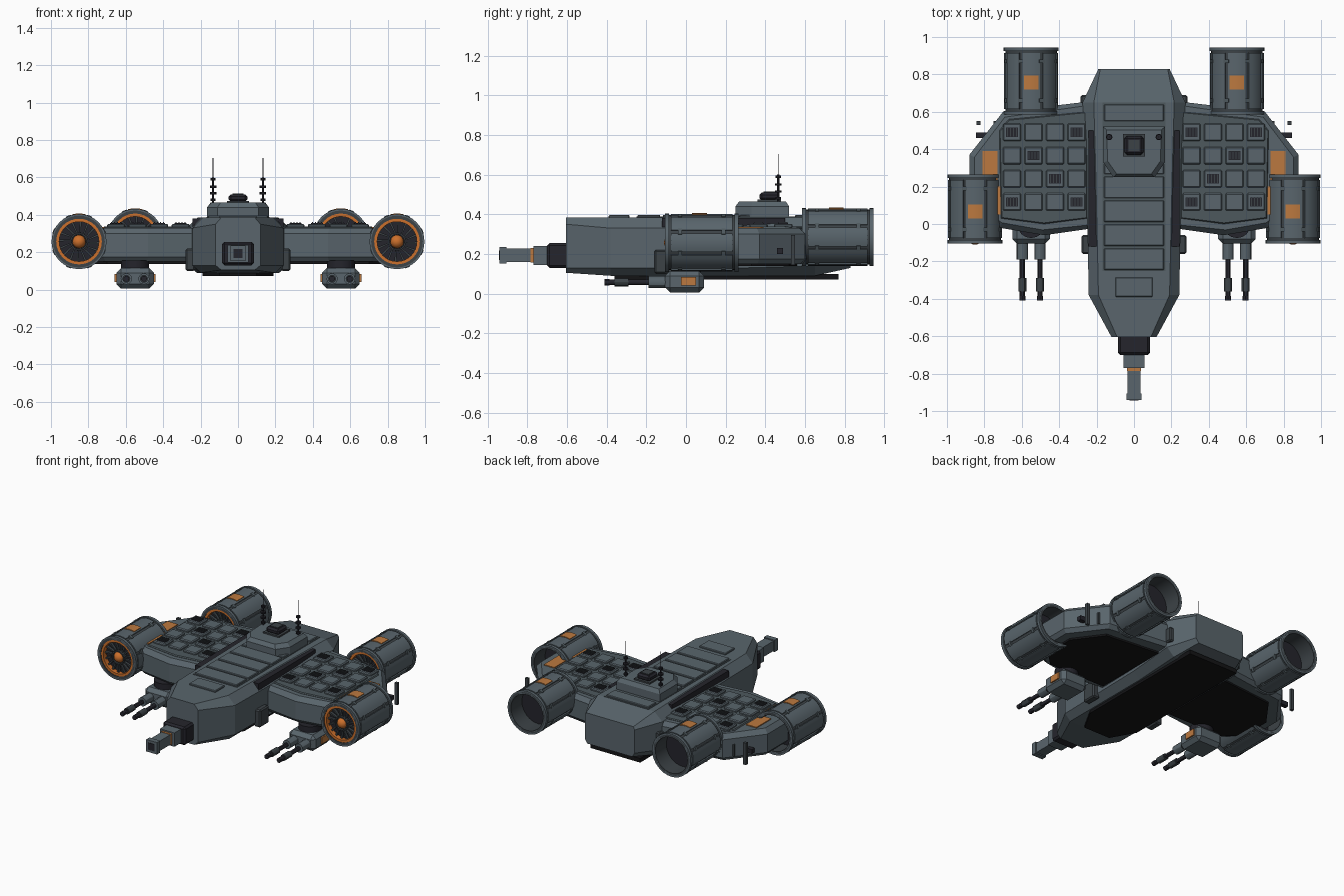
import bpy, bmesh
from math import sin, cos, pi, radians
from mathutils import Vector

cube = bpy.data.objects.get("Cube")
if cube:
    bpy.data.objects.remove(cube, do_unlink=True)


def material(name, rgb):
    m = bpy.data.materials.new(name)
    m.use_nodes = True
    m.diffuse_color = (*rgb, 1)
    m.node_tree.nodes["Principled BSDF"].inputs["Base Color"].default_value = (*rgb, 1)
    return m


HULL = material("hull_grey", (0.1, 0.13, 0.15))
DECK = material("deck_grey", (0.075, 0.098, 0.11))
TRIM = material("trim_grey", (0.045, 0.055, 0.062))
DARK = material("dark_metal", (0.018, 0.018, 0.025))
BLACK = material("belly_black", (0.007, 0.007, 0.008))
ORANGE = material("marking_orange", (0.5, 0.19, 0.05))
FAN = material("fan_orange", (0.6, 0.16, 0.025))


def finish(name, bm, mat, smooth=False):
    bmesh.ops.recalc_face_normals(bm, faces=bm.faces)
    me = bpy.data.meshes.new(name)
    bm.to_mesh(me)
    bm.free()
    me.materials.append(mat)
    ob = bpy.data.objects.new(name, me)
    bpy.context.collection.objects.link(ob)
    if smooth:
        bpy.ops.object.select_all(action="DESELECT")
        ob.select_set(True)
        bpy.context.view_layer.objects.active = ob
        bpy.ops.object.shade_smooth_by_angle(angle=radians(30))
    return ob


def skin(name, rings, mat, loop=False, smooth=False):
    """Join closed rings of points; cap the ends unless they loop."""
    bm = bmesh.new()
    vs = [[bm.verts.new(p) for p in ring] for ring in rings]
    n = len(vs[0])
    for i in range(len(vs) if loop else len(vs) - 1):
        a, b = vs[i], vs[(i + 1) % len(vs)]
        for j in range(n):
            k = (j + 1) % n
            bm.faces.new((a[j], a[k], b[k], b[j]))
    if not loop:
        bm.faces.new(vs[0])
        bm.faces.new(vs[-1])
    return finish(name, bm, mat, smooth)


def box(name, x, y, z, mat, bevel=0):
    bm = bmesh.new()
    bmesh.ops.create_cube(bm, size=1)
    for v in bm.verts:
        for i, (lo, hi) in enumerate((x, y, z)):
            v.co[i] = (lo + hi) / 2 + v.co[i] * abs(hi - lo)
    if bevel:
        bmesh.ops.bevel(bm, geom=bm.edges[:], offset=bevel, segments=1, affect="EDGES")
    return finish(name, bm, mat)


def prism(name, outline, z0, z1, mat, top=0, bottom=0):
    """Upright prism with optional chamfers on its top and bottom rims."""
    pts = [Vector(p) for p in outline]
    mid = sum(pts, Vector((0, 0))) / len(pts)

    def ring(z, inset):
        return [(*(p + (mid - p).normalized() * inset), z) for p in pts]
    rings = [ring(z0, bottom)]
    if bottom:
        rings.append(ring(z0 + bottom, 0))
    if top:
        rings.append(ring(z1 - top, 0))
    rings.append(ring(z1, top))
    return skin(name, rings, mat)


def lathe(name, profile, centre, mat, a0=0, a1=360, n=32, axis="Y"):
    """Turn a closed (radius, along) profile about an axis."""
    full = a1 - a0 == 360
    rings = []
    for i in range(n if full else n + 1):
        a = radians(a0 + (a1 - a0) * i / n)
        c = Vector(centre)
        if axis == "Y":
            rings.append([c + Vector((r * cos(a), t, r * sin(a))) for r, t in profile])
        else:
            rings.append([c + Vector((r * cos(a), r * sin(a), t)) for r, t in profile])
    return skin(name, rings, mat, loop=full, smooth=True)


def rect(r0, r1, t0, t1):
    return [(r0, t0), (r1, t0), (r1, t1), (r0, t1)]


def rod(name, r, t0, t1, centre, mat, axis="Y", n=12):
    a = [2 * pi * i / n for i in range(n)]
    c = Vector(centre)
    rings = [[c + (Vector((r * cos(q), t, r * sin(q))) if axis == "Y" else
                   Vector((r * cos(q), r * sin(q), t))) for q in a] for t in (t0, t1)]
    return skin(name, rings, mat, smooth=True)


# Fuselage: y, half widths at top, middle, bottom, then four heights
stations = [(-0.605, 0.09, 0.12, 0.09, 0.385, 0.35, 0.13, 0.105),
            (-0.38, 0.19, 0.242, 0.2, 0.385, 0.33, 0.13, 0.09),
            (0.3, 0.205, 0.255, 0.2, 0.385, 0.33, 0.13, 0.09),
            (0.65, 0.215, 0.275, 0.22, 0.385, 0.33, 0.14, 0.09),
            (0.83, 0.18, 0.19, 0.17, 0.34, 0.32, 0.16, 0.13)]
rings = []
for y, wt, wm, wb, zt, zs, zl, zb in stations:
    half = [(wt, zt), (wm, zs), (wm, zl), (wb, zb)]
    rings.append([(x, y, z) for x, z in half] + [(-x, y, z) for x, z in reversed(half)])
skin("fuselage", rings, HULL)
prism("belly_plate", [(-0.1, -0.36), (0.1, -0.36), (0.19, -0.2), (0.19, 0.77), (-0.19, 0.77), (-0.19, -0.2)],
      0.072, 0.1, BLACK)

# Spine panels and nose hatch
box("spine_base", (-0.168, 0.168), (-0.25, 0.65), (0.38, 0.388), DECK)
for i in range(5):
    y = -0.245 + i * 0.128
    box("spine_panel", (-0.16, 0.16), (y, y + 0.115), (0.38, 0.397), HULL, 0.004)
box("rear_spine_panel", (-0.16, 0.16), (0.55, 0.64), (0.38, 0.397), HULL, 0.004)
box("nose_hatch", (-0.1, 0.1), (-0.39, -0.285), (0.38, 0.396), HULL, 0.004)

# Dorsal housing with hatch
prism("dorsal_housing", [(-0.165, 0.52), (-0.165, 0.33), (-0.11, 0.25), (0.11, 0.25), (0.165, 0.33), (0.165, 0.52)],
      0.38, 0.465, HULL, top=0.025)
box("dorsal_hatch_base", (-0.06, 0.06), (0.36, 0.48), (0.46, 0.475), TRIM)
box("dorsal_hatch", (-0.05, 0.05), (0.37, 0.47), (0.47, 0.51), DARK, 0.012)
box("dorsal_hatch_lid", (-0.03, 0.03), (0.39, 0.45), (0.505, 0.514), TRIM)

# Nose cannon
box("cannon_mount", (-0.085, 0.085), (-0.7, -0.59), (0.13, 0.255), DARK, 0.012)
box("cannon_collar", (-0.055, 0.055), (-0.77, -0.7), (0.145, 0.24), HULL)
box("cannon_band", (-0.037, 0.037), (-0.785, -0.77), (0.157, 0.231), ORANGE)
box("cannon_barrel", (-0.034, 0.034), (-0.92, -0.77), (0.16, 0.228), HULL)
box("cannon_tip", (-0.041, 0.041), (-0.94, -0.905), (0.153, 0.235), HULL)
box("cannon_bore", (-0.024, 0.024), (-0.943, -0.935), (0.17, 0.218), DARK)


def engine(label, x, y0, y1, z):
    c = (x, 0, z)
    lathe(label + "_shell", [(0.122, y0), (0.138, y0), (0.138, y1), (0.122, y1)], c, TRIM)
    for t in (y0, y1 - 0.02):
        lathe(label + "_rim", rect(0.125, 0.147, t, t + 0.02), c, HULL)
    for i in range(8):
        a = 45 * i
        lathe(label + "_panel", rect(0.135, 0.145, y0 + 0.03, y1 - 0.03), c, HULL, a - 19, a + 19, 5)
        for t in (y0 + 0.065, y1 - 0.085):
            lathe(label + "_clamp", rect(0.136, 0.15, t, t + 0.02), c, DECK, a + 17, a + 28, 2)
    mid = y0 + 0.175
    lathe(label + "_marking", rect(0.14, 0.15, mid - 0.04, mid + 0.035), c, ORANGE, 75, 105, 4)
    # Front fan
    rod(label + "_bulkhead", 0.124, y0 + 0.04, y1 - 0.12, c, DARK, n=32)
    lathe(label + "_fan_ring", rect(0.106, 0.124, y0 + 0.004, y0 + 0.04), c, FAN)
    for i in range(16):
        a = 2 * pi * i / 16
        b, w = a + 0.28, 0.07
        quad = [(0.03, a), (0.108, b), (0.108, b + w * 1.6), (0.03, a + w * 3)]
        skin(label + "_blade", [[(x + r * cos(q), y0 + d, z + r * sin(q)) for r, q in quad]
                                for d in (0.022, 0.04)], TRIM)
    lathe(label + "_inner_ring", rect(0.04, 0.048, y0 + 0.012, y0 + 0.04), c, TRIM)
    bm = bmesh.new()
    bmesh.ops.create_uvsphere(bm, u_segments=16, v_segments=10, radius=0.036)
    bmesh.ops.translate(bm, verts=bm.verts, vec=(x, y0 + 0.03, z))
    finish(label + "_hub", bm, FAN, True)


grilles = {(0, 0), (0, 3), (1, 1), (2, 2), (3, 0), (3, 3)}
for s, side in ((1, "left"), (-1, "right")):
    def flip(pts):
        return [(s * px, py) for px, py in pts]

    def sbox(name, x, y, z, mat, bevel=0):
        return box(side + "_" + name, sorted((s * x[0], s * x[1])), y, z, mat, bevel)

    # Wing body, raised deck and belly plate
    prism(side + "_wing", flip([(0.2, -0.02), (0.48, -0.06), (0.72, -0.02), (0.88, 0.1), (0.88, 0.37),
                                (0.7, 0.6), (0.2, 0.66)]), 0.15, 0.33, HULL, 0.03, 0.025)
    prism(side + "_wing_deck", flip([(0.25, 0.03), (0.48, 0), (0.71, 0.03), (0.72, 0.5), (0.67, 0.56),
                                     (0.25, 0.6)]), 0.32, 0.338, DECK, 0.006)
    prism(side + "_wing_belly", flip([(0.27, 0.02), (0.7, 0.02), (0.8, 0.12), (0.8, 0.33), (0.66, 0.52),
                                      (0.27, 0.56)]), 0.138, 0.16, BLACK)
    # Deck tiles with vent grilles
    for row in range(4):
        for col in range(4):
            cx, cy = 0.652 - 0.115 * col, 0.49 - 0.124 * row
            sbox("deck_tile", (cx - 0.048, cx + 0.048), (cy - 0.047, cy + 0.047), (0.33, 0.352), HULL, 0.006)
            if (row, col) in grilles:
                sbox("vent", (cx - 0.032, cx + 0.032), (cy - 0.025, cy + 0.025), (0.35, 0.357), DARK)
                for k in range(4):
                    vx = cx - 0.024 + 0.016 * k
                    sbox("vent_slat", (vx - 0.003, vx + 0.003), (cy - 0.023, cy + 0.023), (0.355, 0.362), TRIM)
    sbox("wing_marking", (0.73, 0.81), (0.23, 0.39), (0.328, 0.336), ORANGE)
    sbox("wing_stripe", (0.715, 0.74), (0.05, 0.2), (0.325, 0.336), ORANGE)

    # Fuselage rails and side boxes
    sbox("rail", (0.2, 0.242), (-0.12, 0.5), (0.33, 0.38), DARK)
    sbox("side_box", (0.23, 0.28), (-0.16, -0.06), (0.1, 0.22), TRIM, 0.008)
    sbox("rear_side_box", (0.24, 0.285), (0.63, 0.69), (0.17, 0.27), TRIM, 0.008)
    # Wingtip fin on its strut
    sbox("fin_strut", (0.72, 0.845), (0.46, 0.49), (0.2, 0.23), DARK)
    sbox("wing_fin", (0.82, 0.842), (0.53, 0.55), (0.145, 0.295), TRIM)
    sbox("inner_fin", (0.735, 0.75), (0.53, 0.55), (0.18, 0.26), TRIM)

    engine(side + "_front_engine", s * 0.85, -0.105, 0.265, 0.257)
    engine(side + "_rear_engine", s * 0.55, 0.585, 0.945, 0.285)

    # Underslung twin gun
    rod(side + "_gun_mount", 0.075, 0.1, 0.155, (s * 0.55, 0, 0), DARK, "Z", 16)
    sbox("gun_body", (0.45, 0.65), (-0.105, 0.09), (0.005, 0.115), HULL, 0.025)
    for mx in (0.446, 0.654):
        sbox("gun_marking", (mx - 0.005, mx + 0.005), (-0.025, 0.05), (0.04, 0.085), ORANGE)
    for bx in (0.503, 0.597):
        c = (s * bx, 0, 0.058)
        rod(side + "_gun_sleeve", 0.03, -0.19, -0.1, c, HULL)
        rod(side + "_gun_barrel", 0.014, -0.4, -0.15, c, DARK)
        rod(side + "_gun_jacket", 0.021, -0.36, -0.29, c, TRIM)
        rod(side + "_gun_muzzle", 0.016, -0.41, -0.385, c, DARK)

    # Antenna with insulator discs
    c = (s * 0.133, 0.465, 0)
    rod(side + "_antenna", 0.006, 0.45, 0.6, c, DARK, "Z", 8)
    rod(side + "_antenna_tip", 0.002, 0.6, 0.705, c, DARK, "Z", 6)
    for r, z in ((0.014, 0.48), (0.017, 0.515), (0.018, 0.55), (0.014, 0.59)):
        rod(side + "_antenna_disc", r, z - 0.006, z + 0.006, c, DARK, "Z", 10)
